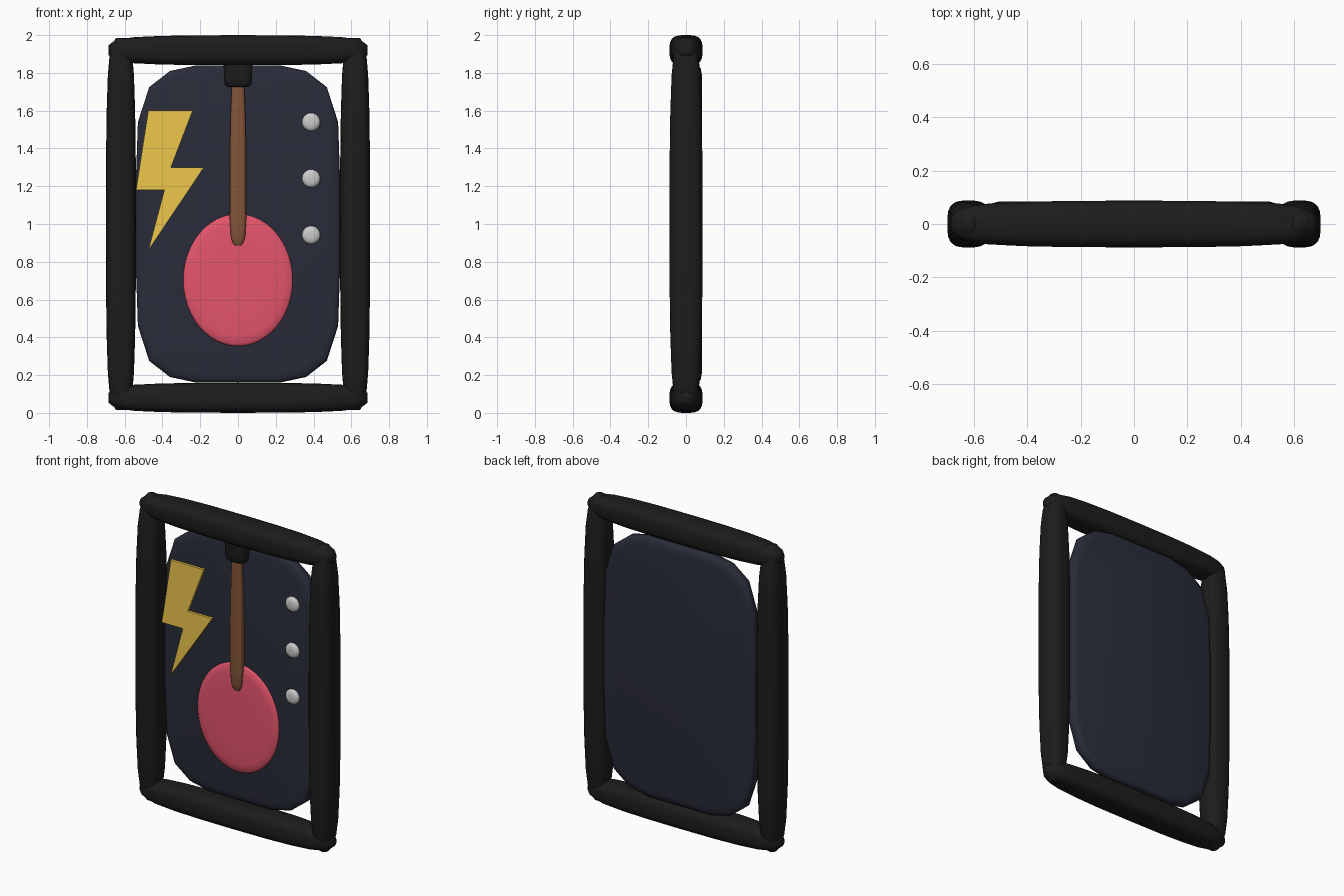
import bpy, bmesh, math
from mathutils import Vector

if "Cube" in bpy.data.objects:
    bpy.data.objects.remove(bpy.data.objects["Cube"])


def material(name, rgb):
    m = bpy.data.materials.new(name)
    m.diffuse_color = (*rgb, 1)
    m.use_nodes = True
    m.node_tree.nodes["Principled BSDF"].inputs["Base Color"].default_value = m.diffuse_color
    return m


BLACK = material("black", (0.012, 0.012, 0.012))
NAVY = material("navy", (0.022, 0.025, 0.041))
GOLD = material("gold", (0.86, 0.57, 0.07))
PINK = material("pink", (0.78, 0.09, 0.15))
WOOD = material("wood", (0.23, 0.09, 0.04))


def loft(name, rings, mat=None, angle=40):
    """Skin a list of equal-length point rings and cap both ends."""
    bm = bmesh.new()
    vs = [[bm.verts.new(p) for p in r] for r in rings]
    n = len(vs[0])
    for a, b in zip(vs, vs[1:]):
        for i in range(n):
            j = (i + 1) % n
            bm.faces.new((a[i], a[j], b[j], b[i]))
    bm.faces.new(vs[0])
    bm.faces.new(vs[-1])
    bmesh.ops.recalc_face_normals(bm, faces=bm.faces)
    me = bpy.data.meshes.new(name)
    bm.to_mesh(me)
    bm.free()
    ob = bpy.data.objects.new(name, me)
    bpy.context.collection.objects.link(ob)
    if mat:
        me.materials.append(mat)
    bpy.ops.object.select_all(action='DESELECT')
    ob.select_set(True)
    bpy.context.view_layer.objects.active = ob
    bpy.ops.object.shade_smooth_by_angle(angle=math.radians(angle))
    return ob


def rounded(power, n):
    """Superellipse cross-section of unit radius."""
    pts = []
    for i in range(n):
        a = 2 * math.pi * (i + 0.5) / n
        c, s = math.cos(a), math.sin(a)
        pts.append((math.copysign(abs(c) ** (2 / power), c),
                    math.copysign(abs(s) ** (2 / power), s)))
    return pts


def bar(name, centre, axis, half_len, half_w, half_y, stations, mat):
    """Rounded bar along x or z; stations are (position, thickness) pairs."""
    rings = []
    for t, k in stations:
        ring = []
        for u, v in rounded(2.0 + 1.2 * min(1, k * k), 24):
            w, l = u * half_w * k, t * half_len
            p = (w, v * half_y * k, l) if axis == 'z' else (l, v * half_y * k, w)
            ring.append(Vector(centre) + Vector(p))
        rings.append(ring)
    return loft(name, rings, mat, 60)


def plate(name, outline, layers, mat=None, centre=(0, 0), angle=40):
    """Flat outline in x-z; layers are (y, scale) pairs."""
    return loft(name, [[(centre[0] + x * k, y, centre[1] + z * k) for x, z in outline]
                       for y, k in layers], mat, angle)


# Frame: four bars, fat in the middle and tapering to the ends
half = [(0, 1), (0.35, 0.99), (0.6, 0.95), (0.8, 0.87), (0.9, 0.76), (0.965, 0.58), (1, 0.33)]
taper = [(-t, k) for t, k in reversed(half[1:])] + half
for side, x in (("left", -0.62), ("right", 0.62)):
    bar(side + "_frame_bar", (x, 0, 1), 'z', 0.985, 0.08, 0.088, taper, BLACK)
for side, z in (("bottom", 0.08), ("top", 1.92)):
    bar(side + "_frame_bar", (0, 0, z), 'x', 0.685, 0.08, 0.088, taper, BLACK)

# Body panel: rounded outline mirrored from one quadrant
quad = [(0.54, 0.25), (0.53, 0.54), (0.47, 0.725), (0.36, 0.81), (0.22, 0.84)]
outline = quad + [(-x, z) for x, z in reversed(quad)]
outline += [(-x, -z) for x, z in quad] + [(x, -z) for x, z in reversed(quad)]
plate("body_panel", outline,
      [(0.008, 0.94), (0.014, 0.98), (0.025, 1), (0.066, 1), (0.078, 0.98), (0.084, 0.94)],
      NAVY, (0, 1), 60)

# Oval disc
circle = [(math.cos(i * math.pi / 24), math.sin(i * math.pi / 24)) for i in range(48)]
plate("oval_disc", [(0.29 * c, 0.35 * s) for c, s in circle],
      [(-0.012, 0.5), (-0.01, 0.85), (-0.005, 0.97), (0.002, 1), (0.02, 1)],
      PINK, (0, 0.703), 60)

# Wooden stem and its black clamp
bar("stem", (0, -0.008, 1.345), 'z', 0.458, 0.044, 0.025,
    [(-1, 0.4), (-0.97, 0.65), (-0.9, 0.87), (-0.7, 1), (0, 0.98), (0.5, 0.9), (1, 0.7)], WOOD)
bar("stem_clamp", (0, -0.008, 1.80), 'z', 0.075, 0.077, 0.045,
    [(-1, 0.7), (-0.85, 0.88), (-0.4, 0.97), (1, 1)], BLACK)

# Zigzag inlay
plate("zigzag_inlay", [(-0.475, 1.6), (-0.24, 1.6), (-0.355, 1.3), (-0.18, 1.3),
                       (-0.475, 0.86), (-0.39, 1.18), (-0.54, 1.18)],
      [(-0.008, 1), (0.018, 1)], GOLD, angle=20)

# Round knobs
for i, z in enumerate((0.942, 1.241, 1.54)):
    plate(f"knob_{i + 1}", [(0.048 * c, 0.048 * s) for c, s in circle[::2]],
          [(-0.014, 0.3), (-0.012, 0.65), (-0.006, 0.9), (0.002, 1), (0.02, 1)],
          None, (0.387, z), 60)
